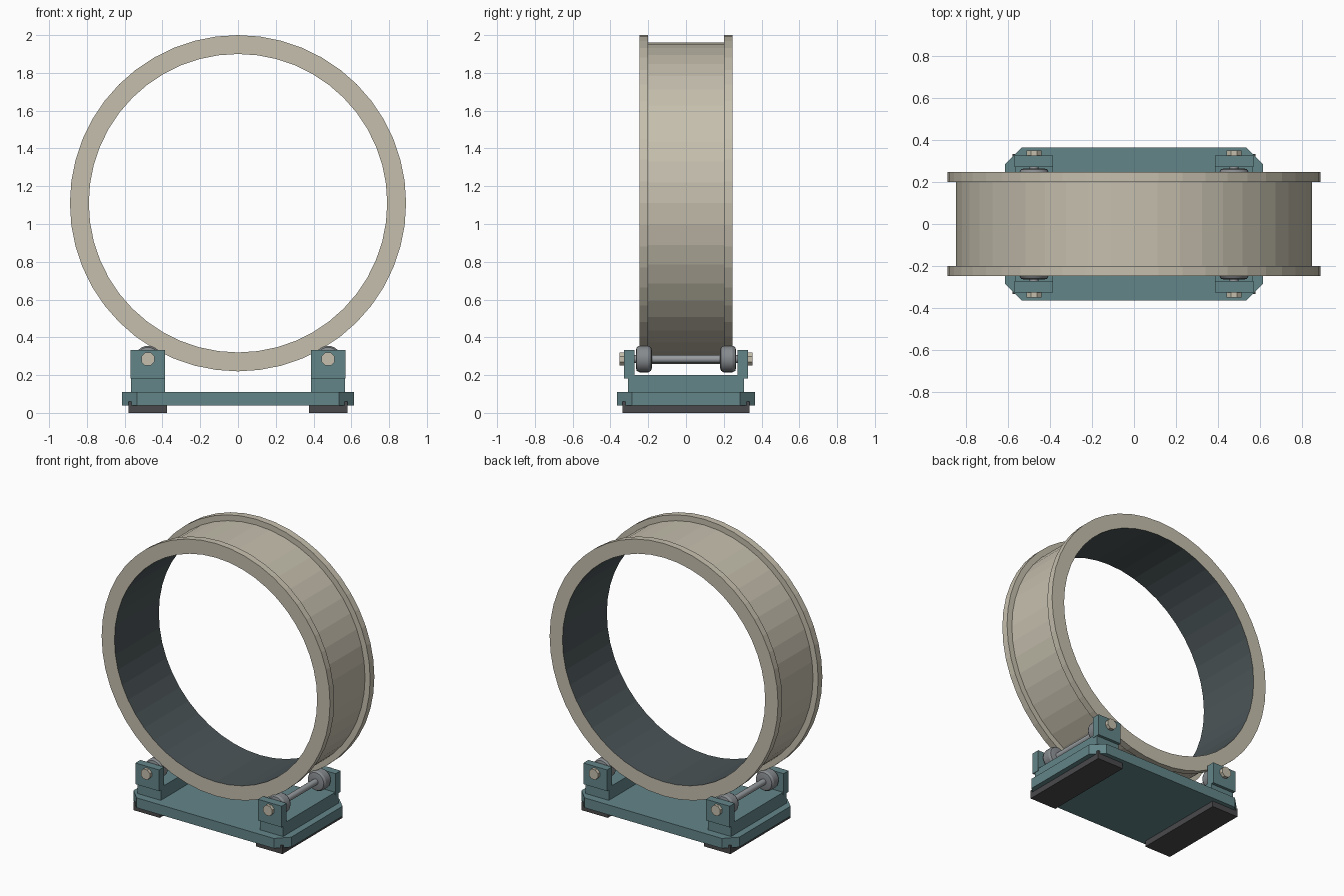
import bpy, bmesh, math
from mathutils import Vector

if "Cube" in bpy.data.objects:
    bpy.data.objects.remove(bpy.data.objects["Cube"])


def material(name, rgb):
    m = bpy.data.materials.new(name)
    m.diffuse_color = (*rgb, 1)
    m.use_nodes = True
    m.node_tree.nodes["Principled BSDF"].inputs["Base Color"].default_value = m.diffuse_color
    return m


CREAM = material("warm_cream", (0.56, 0.52, 0.42))
SLATE = material("dark_slate", (0.07, 0.09, 0.097))
TEAL = material("teal_paint", (0.125, 0.235, 0.25))
RUBBER = material("black_rubber", (0.068, 0.068, 0.072))
STEEL = material("roller_grey", (0.24, 0.255, 0.27))
AXLE = material("axle_grey", (0.31, 0.33, 0.345))


def finish(name, bm, mats):
    bmesh.ops.recalc_face_normals(bm, faces=bm.faces)
    mesh = bpy.data.meshes.new(name)
    bm.to_mesh(mesh)
    bm.free()
    for m in mats:
        mesh.materials.append(m)
    obj = bpy.data.objects.new(name, mesh)
    bpy.context.collection.objects.link(obj)
    return obj


def box(name, x, y, z, mat):
    """Box from (min, max) ranges."""
    bm = bmesh.new()
    bmesh.ops.create_cube(bm, size=1)
    for v in bm.verts:
        v.co = Vector([(r[0] + r[1]) / 2 + c * (r[1] - r[0])
                       for c, r in zip(v.co, (x, y, z))])
    return finish(name, bm, [mat])


def lathe(name, profile, centre, segments, mats, closed=False, turn=0.0):
    """Revolve (radius, y) points about an axis along y."""
    bm = bmesh.new()
    rings = []
    for i in range(segments):
        a = 2 * math.pi * i / segments + turn
        rings.append([bm.verts.new((centre[0] + r * math.sin(a), centre[1] + y,
                                    centre[2] + r * math.cos(a)))
                      for r, y in profile])
    n = len(profile)
    for i, ring in enumerate(rings):
        nxt = rings[(i + 1) % segments]
        for j in range(n if closed else n - 1):
            k = (j + 1) % n
            bm.faces.new((ring[j], ring[k], nxt[k], nxt[j]))
    if not closed:
        bm.faces.new([r[0] for r in rings])
        bm.faces.new([r[-1] for r in rings])
    return finish(name, bm, mats)


# Large flanged ring, with the inside surface in slate
R_IN, R_DRUM, R_OUT, W, LIP = 0.79, 0.85, 0.89, 0.247, 0.2
ring = lathe("flanged_ring",
             [(R_IN, -W), (R_OUT, -W), (R_OUT, -LIP), (R_DRUM, -LIP),
              (R_DRUM, LIP), (R_OUT, LIP), (R_OUT, W), (R_IN, W)],
             (0, 0, 1.11), 48, [CREAM, SLATE], closed=True)
for p in ring.data.polygons:
    if all(math.hypot(ring.data.vertices[i].co.x,
                      ring.data.vertices[i].co.z - 1.11) < R_IN + 0.01
           for i in p.vertices):
        p.material_index = 1

# Base plate with clipped corners
bm = bmesh.new()
outline = []
for sx, sy in ((1, 1), (-1, 1), (-1, -1), (1, -1)):
    corner = [(sx * 0.615, sy * 0.285), (sx * 0.535, sy * 0.365)]
    outline += corner if sx * sy > 0 else corner[::-1]
face = bm.faces.new([bm.verts.new((x, y, 0.04)) for x, y in outline])
top = bmesh.ops.extrude_face_region(bm, geom=[face])["geom"]
bmesh.ops.translate(bm, vec=(0, 0, 0.07),
                    verts=[g for g in top if isinstance(g, bmesh.types.BMVert)])
finish("base_plate", bm, [TEAL])


def span(s, a, b):
    return sorted((s * a, s * b))


for sx, side in ((-1, "left"), (1, "right")):
    xc = sx * 0.477
    # Rubber foot and roller support block
    box(f"{side}_foot", span(sx, 0.375, 0.58), (-0.335, 0.335), (0, 0.06), RUBBER)
    box(f"{side}_support_block", span(sx, 0.386, 0.567), (-0.308, 0.308),
        (0.105, 0.2), TEAL)
    # Axle between the uprights
    lathe(f"{side}_axle", [(0.021, -0.33), (0.021, 0.33)], (xc, 0, 0.285), 16, [AXLE])
    for sy, end in ((-1, "front"), (1, "back")):
        # Upright bracket
        box(f"{side}_{end}_upright", span(sx, 0.386, 0.57),
            span(sy, 0.272, 0.328), (0.183, 0.332), TEAL)
        # Roller wheel with rounded rims
        lathe(f"{side}_{end}_roller",
              [(0.048, -0.042), (0.062, -0.038), (0.07, -0.024),
               (0.07, 0.024), (0.062, 0.038), (0.048, 0.042)],
              (xc, sy * 0.223, 0.285), 24, [STEEL])
        # Bolt head capping the axle
        lathe(f"{side}_{end}_bolt", [(0.038, -0.013), (0.038, 0.013)],
              (xc, sy * 0.338, 0.285), 8, [CREAM], turn=math.pi / 8)

# Smooth only the small round steel parts
for obj in bpy.data.objects:
    if obj.name.endswith(("_axle", "_roller")):
        obj.select_set(True)
        bpy.context.view_layer.objects.active = obj
    else:
        obj.select_set(False)
bpy.ops.object.shade_smooth_by_angle(angle=math.radians(25))
